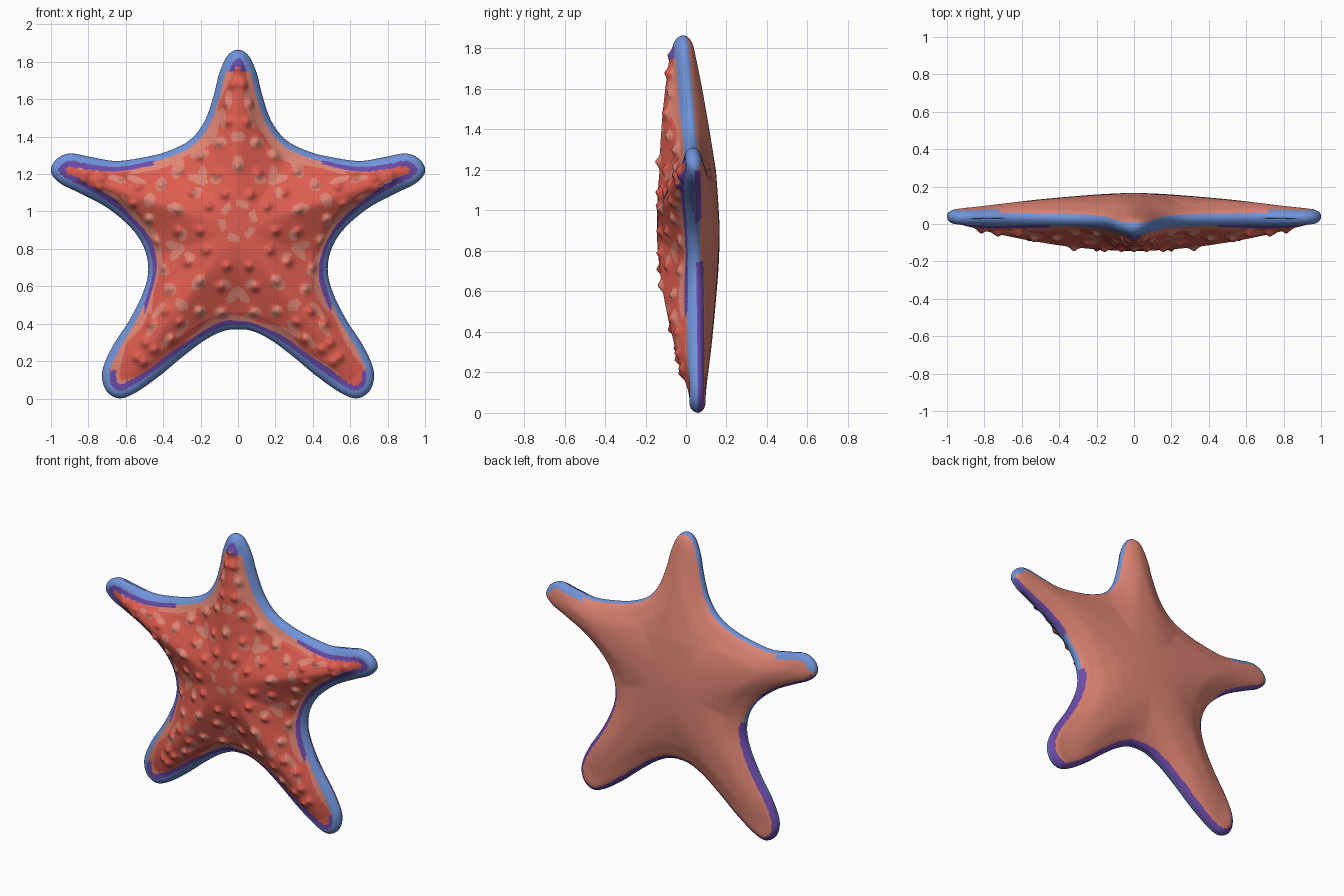
import bpy, bmesh, math
from mathutils import Vector, kdtree

if "Cube" in bpy.data.objects:
    bpy.data.objects.remove(bpy.data.objects["Cube"])

C = Vector((0, 0.9))
N, FRONT, BACK = 460, 110, 44


def material(name, col):
    m = bpy.data.materials.new(name)
    m.diffuse_color = (*col, 1)
    m.use_nodes = True
    m.node_tree.nodes["Principled BSDF"].inputs["Base Color"].default_value = m.diffuse_color
    return m


MATS = [material("coral red", (0.74, 0.11, 0.08)),
        material("pale salmon", (0.74, 0.235, 0.175)),
        material("rim blue", (0.16, 0.29, 0.69)),
        material("rim purple", (0.15, 0.07, 0.40))]
RED, SALMON, BLUE, PURPLE = range(4)

# Outline: right half of the star, mirrored and smoothed
half = [(0, 1.865), (.055, 1.835), (.10, 1.74), (.13, 1.62), (.18, 1.48), (.26, 1.38),
        (.38, 1.32), (.50, 1.29), (.65, 1.27), (.78, 1.29), (.90, 1.31), (.975, 1.275),
        (1.0, 1.21), (.95, 1.15), (.85, 1.10), (.70, 1.02), (.57, .91), (.50, .80),
        (.48, .68), (.51, .56), (.58, .42), (.67, .28), (.725, .15), (.71, .05),
        (.64, .001), (.55, .03), (.42, .12), (.30, .22), (.18, .31), (.08, .36), (0, .37)]
ctrl = [Vector(p) for p in half] + [Vector((-x, z)) for x, z in half[-2:0:-1]]


def catmull(a, b, c, d, t):
    return 0.5 * (2 * b + (c - a) * t + (2 * a - 5 * b + 4 * c - d) * t * t
                  + (3 * b - a - 3 * c + d) * t ** 3)


n = len(ctrl)
dense = [catmull(ctrl[i - 1], ctrl[i], ctrl[(i + 1) % n], ctrl[(i + 2) % n], k / 60)
         for i in range(n) for k in range(60)]
lens = [0.0]
for i in range(len(dense)):
    lens.append(lens[-1] + (dense[(i + 1) % len(dense)] - dense[i]).length)
outline, j = [], 0
for i in range(N):
    while lens[j + 1] < lens[-1] * i / N:
        j += 1
    outline.append(dense[j])


def make_kd(points):
    kd = kdtree.KDTree(len(points))
    for i, p in enumerate(points):
        kd.insert((p.x, p.y, 0), i)
    kd.balance()
    return kd


edge_kd = make_kd(dense)

# Arm axes, with bumps and pale patches laid out in mirrored rows along each
tips = [Vector(p) for p in ((0, 1.86), (.97, 1.23), (.65, .04), (-.65, .04), (-.97, 1.23))]
axes = [(t - C).normalized() for t in tips]
bump_rows = [(.19, .07), (.30, .11), (.34, 0), (.40, .20), (.47, .10),
             (.58, .05), (.68, .07), (.78, .03), (.87, .02)]
patch_rows = [(.29, .19, .055, .024), (.41, .21, .03, .055), (.47, .10, .028, .038),
              (.35, 0, .045, .032), (.50, 0, .03, .04), (.27, .12, .022, .032),
              (.60, .08, .055, .018), (.70, .05, .05, .018)]


def on_arm(ax, r, off):
    return C + ax * r + Vector((ax.y, -ax.x)) * off


bumps = [on_arm(ax, r, o * s) for ax in axes for r, o in bump_rows for s in ((1, -1) if o else (1,))]
bump_kd = make_kd(bumps)


def measure(p):
    # distance to edge, softened distance to nearest arm axis, radius
    d = edge_kd.find((p.x, p.y, 0))[2]
    q = p - C
    r = q.length
    a = min((q - ax * max(0, q.dot(ax))).length for ax in axes)
    t = min(1, r / .38)
    return d, a * a / (a + .035) * t * t * (3 - 2 * t), r


def rim_y(z):
    # the star is slightly bent: upper arm leans forward
    return .06 - .013 * z if z < 1.2 else .044 - .055 * ((z - 1.2) / .66)


def round_edge(d, w):
    return math.sqrt(max(0, 1 - (1 - min(d / w, 1)) ** 2))


def front_y(p):
    d, a, r = measure(p)
    s = (d / (d + a + 1e-6)) * min(1, d / .09) ** .7
    h = .042 * round_edge(d, .045) + .150 * max(0, 1 - r ** 1.8) * s
    if d > .05:
        b = bump_kd.find((p.x, p.y, 0))[2]
        h += .022 * math.exp(-(b / .022) ** 2) * min(1, (d - .05) / .02)
    return rim_y(p.y) - h


def back_y(p):
    d, a, r = measure(p)
    s = math.sin(math.pi / 2 * d / (d + a + 1e-6)) * math.sin(math.pi / 2 * min(1, d / .14))
    return rim_y(p.y) + .038 * round_edge(d, .06) + .08 * max(0, 1 - r ** 1.4) * s


def front_colour(p):
    d, a, r = measure(p)
    q = p - C
    wave = math.sin(p.x * 17) * math.sin(p.y * 13)
    tip = min(1, max(0, (r - .55) / .35))
    blue = .024 + .016 * tip
    notch = 1.25 < p.y < 1.75 and abs(p.x) < .45
    if notch:
        blue = .032
    if p.y > 1.75:
        blue = .045
    if d < blue:
        return BLUE
    # purple line, missing from the upper notches and outer lower arms
    outer = .15 < p.y < .5 and abs(p.x) > .5
    if not notch and not outer and d < blue + .022 + .008 * tip + .006 * wave:
        return PURPLE
    if d < blue + (.05 if r < .65 else .03) + .024 * wave:
        return SALMON
    # broken ring around the middle
    c = abs(math.hypot(q.x, (q.y - .05) * .9) - .085)
    if c < .017 and math.sin(6 * math.atan2(q.y - .05, q.x)) > -.5:
        return SALMON
    for ax in axes:
        u, v = q.dot(ax), abs(q.x * ax.y - q.y * ax.x)
        for pr, po, lu, lv in patch_rows:
            if ((u - pr) / lu) ** 2 + ((v - po) / lv) ** 2 < 1:
                return SALMON
    return RED


def back_colour(p):
    d = edge_kd.find((p.x, p.y, 0))[2]
    if p.y < .75:
        return PURPLE if d < .028 else SALMON
    if abs(p.x) > .72 and p.y > 1.23:
        return BLUE if d < .035 else SALMON
    if abs(p.x) > .6 and p.y < 1.2:
        return PURPLE if d < .018 else SALMON
    return BLUE if d < .009 else SALMON


# Body: concentric copies of the outline, front shell and back shell sharing the rim
bm = bmesh.new()
rim = [bm.verts.new((p.x, rim_y(p.y), p.y)) for p in outline]


def shell(rings, height, colour):
    prev = rim
    for k in range(rings - 1, 0, -1):
        t = 1 - (1 - k / rings) ** 1.5
        ring = []
        for o in outline:
            p = C + (o - C) * t
            ring.append(bm.verts.new((p.x, height(p), p.y)))
        for i in range(N):
            f = bm.faces.new((prev[i], prev[(i + 1) % N], ring[(i + 1) % N], ring[i]))
            m = f.calc_center_median()
            f.material_index = colour(Vector((m.x, m.z)))
        prev = ring
    mid = bm.verts.new((C.x, height(C), C.y))
    for i in range(N):
        f = bm.faces.new((prev[i], prev[(i + 1) % N], mid))
        f.material_index = colour(C)


shell(FRONT, front_y, front_colour)
shell(BACK, back_y, back_colour)
bmesh.ops.recalc_face_normals(bm, faces=bm.faces[:])
for f in bm.faces:
    f.smooth = True
mesh = bpy.data.meshes.new("starfish_body")
bm.to_mesh(mesh)
bm.free()
for m in MATS:
    mesh.materials.append(m)
body = bpy.data.objects.new("starfish_body", mesh)
bpy.context.collection.objects.link(body)
